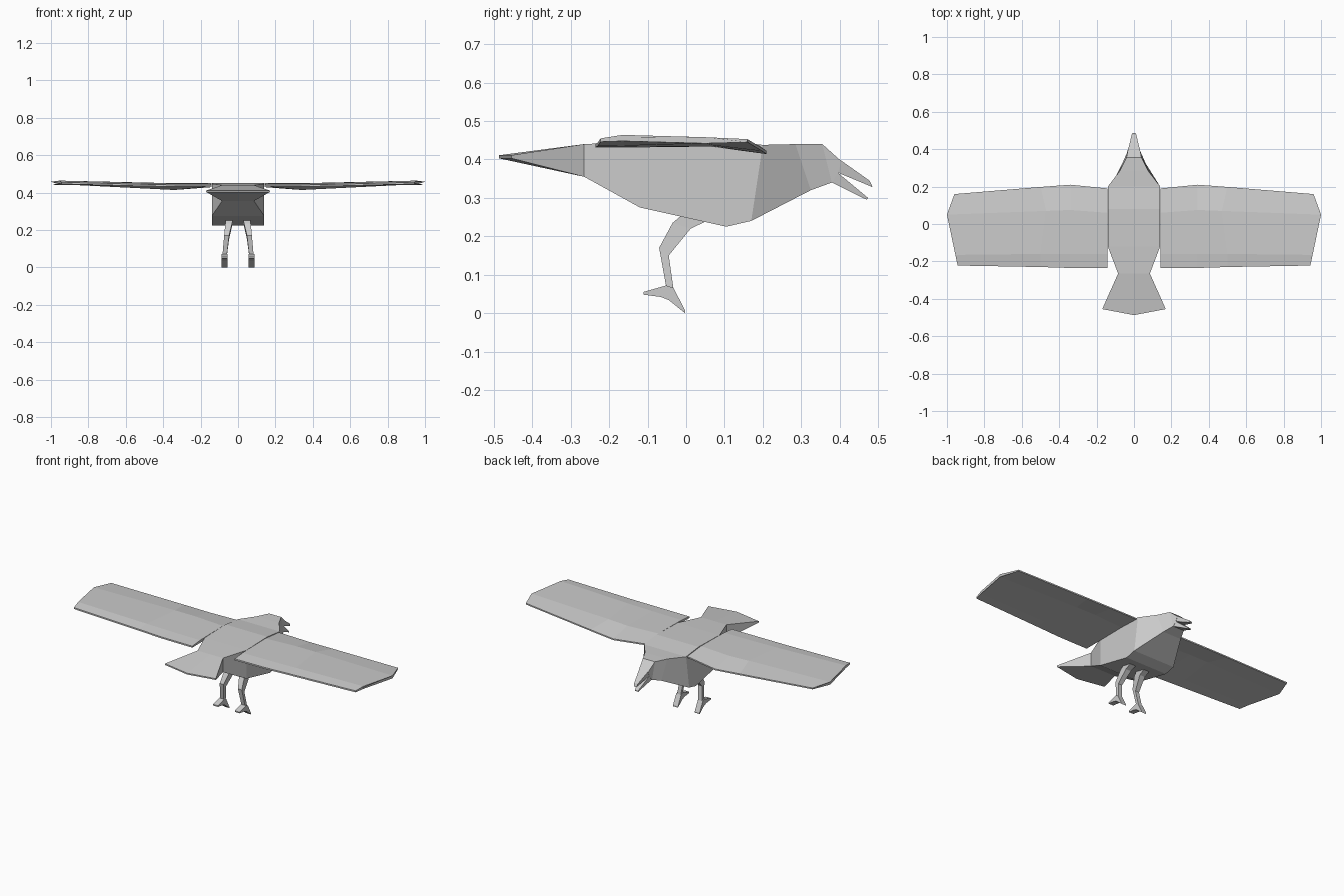
import bpy, bmesh

if "Cube" in bpy.data.objects:
    bpy.data.objects.remove(bpy.data.objects["Cube"])


def loft(name, sections, mirror=False):
    """Skin a list of equal-length closed loops and cap both ends."""
    bm = bmesh.new()
    rings = [[bm.verts.new(p) for p in s] for s in sections]
    n = len(rings[0])
    for a, b in zip(rings, rings[1:]):
        for i in range(n):
            j = (i + 1) % n
            bm.faces.new((a[i], a[j], b[j], b[i]))
    bm.faces.new(rings[0])
    bm.faces.new(rings[-1])
    bmesh.ops.remove_doubles(bm, verts=bm.verts, dist=0.0005)
    bmesh.ops.recalc_face_normals(bm, faces=bm.faces)
    me = bpy.data.meshes.new(name)
    bm.to_mesh(me)
    bm.free()
    ob = bpy.data.objects.new(name, me)
    bpy.context.collection.objects.link(ob)
    if mirror:
        ob.modifiers.new("mirror", 'MIRROR')
    return ob


def box_section(top, bottom):
    """Four-cornered slice; top and bottom are (y, z, half width)."""
    (yt, zt, wt), (yb, zb, wb) = top, bottom
    return [(-wt, yt, zt), (wt, yt, zt), (wb, yb, zb), (-wb, yb, zb)]


# Body and head
loft("body", [box_section(*s) for s in [
    ((-.265, .44, .085), (-.265, .355, .085)),
    ((-.12, .447, .14), (-.12, .275, .14)),
    ((.08, .452, .14), (.105, .225, .14)),
    ((.20, .438, .14), (.17, .24, .14)),
    ((.285, .44, .075), (.325, .32, .062)),
    ((.355, .44, .04), (.38, .34, .038)),
    ((.405, .395, .031), (.395, .365, .031))]])

# Open beak
loft("upper_beak", [box_section(*s) for s in [
    ((.40, .40, .031), (.39, .368, .031)),
    ((.478, .345, .012), (.486, .328, .008))]])
loft("lower_beak", [box_section(*s) for s in [
    ((.395, .366, .031), (.38, .34, .036)),
    ((.474, .300, .010), (.471, .295, .010))]])


# Fan tail, pointed in the middle of its rear edge
def tail_section(w, y_mid, y_edge, top, bottom):
    return [(-w, y_edge, top), (0, y_mid, top), (w, y_edge, top),
            (w, y_edge, bottom), (0, y_mid, bottom), (-w, y_edge, bottom)]


loft("tail", [tail_section(.085, -.265, -.265, .44, .355),
              tail_section(.17, -.487, -.455, .411, .403)])


# Wings: each station lists (x, y, z) of the upper skin from front to back
stations = [
    [(.142, .19, .437), (.142, .06, .450), (.142, -.16, .447), (.142, -.235, .440)],
    [(.34, .21, .422), (.34, .075, .450), (.34, -.16, .449), (.34, -.235, .441)],
    [(.50, .198, .430), (.47, .07, .453), (.50, -.16, .452), (.50, -.23, .444)],
    [(.96, .16, .453), (1.0, .05, .458), (.955, -.165, .464), (.943, -.222, .455)]]
thickness = [.008, .016, .016, .009]
loft("wings", [s + [(x, y, z - t) for (x, y, z), t in
                    reversed(list(zip(s, thickness)))] for s in stations], True)

# Legs: (back, front) profile pairs, centre x, half width
leg = [((-.005, .26), (.075, .25), .047, .020),
       ((-.035, .235), (.012, .22), .050, .018),
       ((-.07, .17), (-.045, .15), .061, .013),
       ((-.052, .07), (-.033, .065), .071, .012)]
loft("legs", [[(c - w, *b), (c + w, *b), (c + w, *f), (c - w, *f)]
              for b, f, c, w in leg], True)

# Feet: side profile extruded sideways
foot = [(-.052, .072), (-.111, .055), (-.111, .048), (-.065, .042),
        (-.045, .034), (-.003, 0), (-.003, .008), (-.033, .066)]
loft("feet", [[(x, y, z) for y, z in foot] for x in (.056, .089)], True)
